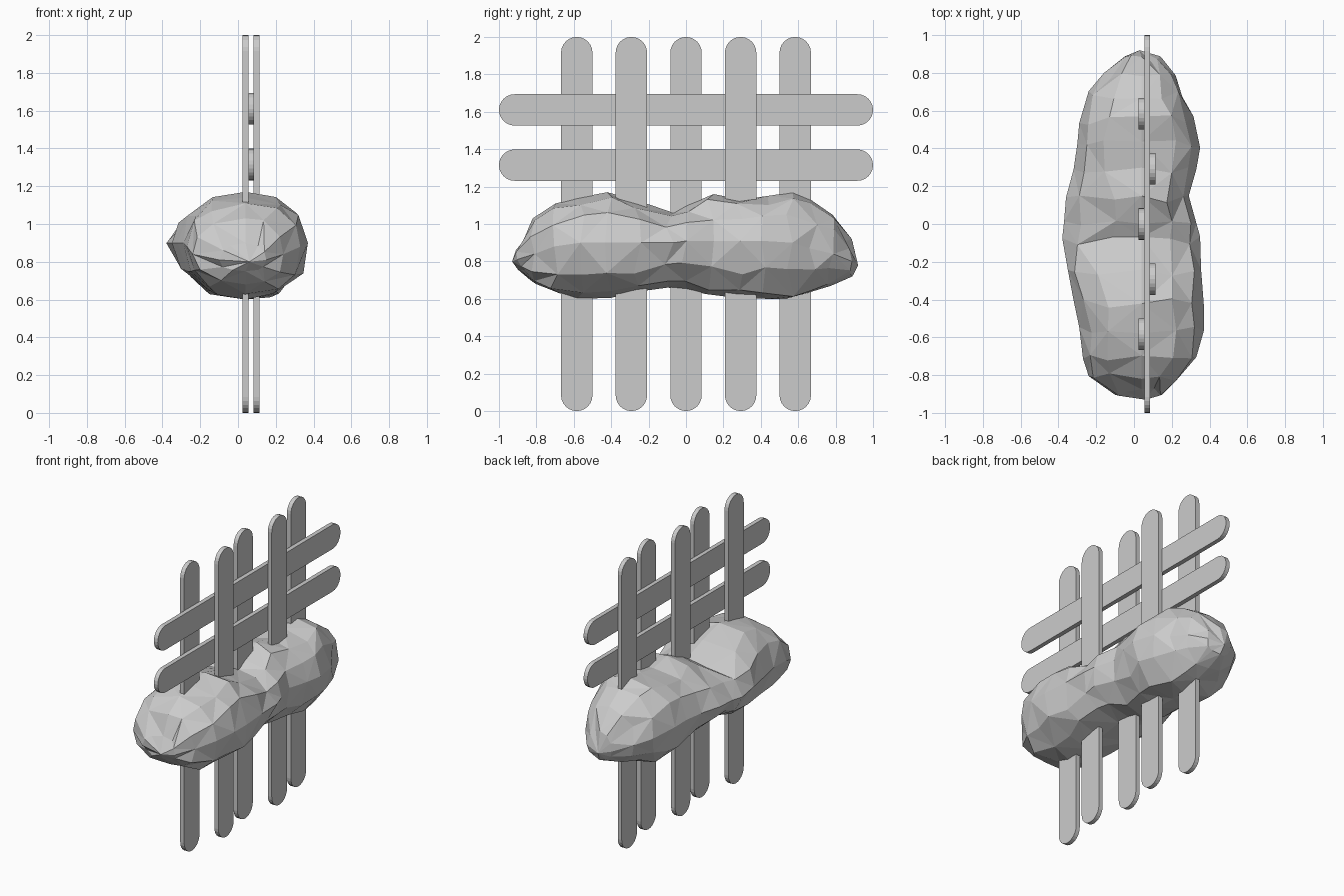
import bpy, bmesh, math, random
from mathutils import Vector

if "Cube" in bpy.data.objects:
    bpy.data.objects.remove(bpy.data.objects["Cube"])

random.seed(4)
WIDTH, THICK, LENGTH = 0.168, 0.03, 2.0


def finish(name, bm):
    bmesh.ops.recalc_face_normals(bm, faces=bm.faces[:])
    mesh = bpy.data.meshes.new(name)
    bm.to_mesh(mesh)
    bm.free()
    obj = bpy.data.objects.new(name, mesh)
    bpy.context.collection.objects.link(obj)
    return obj


# Flat stick with round ends, extruded along x
def stick(name, x, y, z, vertical):
    r, half = WIDTH / 2, LENGTH / 2
    outline = []
    for end in (1, -1):
        for i in range(13):
            a = math.pi * i / 12
            outline.append((end * r * math.cos(a), end * (half - r + r * math.sin(a))))
    bm = bmesh.new()
    verts = []
    for u, v in outline:
        dy, dz = (u, v) if vertical else (v, u)
        verts.append(bm.verts.new((x - THICK / 2, y + dy, z + dz)))
    face = bm.faces.new(verts)
    ext = bmesh.ops.extrude_face_region(bm, geom=[face])
    moved = [g for g in ext["geom"] if isinstance(g, bmesh.types.BMVert)]
    bmesh.ops.translate(bm, verts=moved, vec=(THICK, 0, 0))
    return finish(name, bm)


# Woven lattice: uprights alternate either side of the rails
for i in range(5):
    stick(f"upright_stick_{i + 1}", 0.04 if i % 2 == 0 else 0.098, (i - 2) * 0.292, 1.0, True)
for i, z in enumerate((1.315, 1.61)):
    stick(f"rail_stick_{i + 1}", 0.07, 0, z, False)

# Faceted boulder: y, left x, right x, bottom z, top z, height of widest point
SECTIONS = [
    (-0.89, -0.10, 0.15, 0.75, 0.90, 0.81),
    (-0.81, -0.24, 0.24, 0.68, 1.03, 0.84),
    (-0.70, -0.27, 0.33, 0.63, 1.11, 0.88),
    (-0.56, -0.29, 0.37, 0.60, 1.14, 0.90),
    (-0.42, -0.32, 0.37, 0.605, 1.17, 0.90),
    (-0.26, -0.35, 0.355, 0.635, 1.12, 0.90),
    (-0.09, -0.38, 0.35, 0.66, 1.06, 0.90),
    (0.00, -0.37, 0.33, 0.65, 1.10, 0.91),
    (0.13, -0.36, 0.29, 0.625, 1.16, 0.91),
    (0.28, -0.32, 0.33, 0.605, 1.13, 0.91),
    (0.42, -0.30, 0.35, 0.60, 1.15, 0.91),
    (0.55, -0.29, 0.315, 0.60, 1.17, 0.90),
    (0.68, -0.24, 0.26, 0.635, 1.13, 0.87),
    (0.78, -0.16, 0.22, 0.67, 1.05, 0.84),
    (0.87, -0.05, 0.14, 0.72, 0.92, 0.80),
]
SIDES = 12
bm = bmesh.new()
rings = []
for y, xl, xr, zb, zt, zw in SECTIONS:
    ring = []
    waist = math.exp(-((y - 0.03) / 0.25) ** 2)      # pinched middle
    for k in range(SIDES):
        a = 2 * math.pi * k / SIDES
        scale = 1.0
        if k % 3:
            a += random.uniform(-0.1, 0.1)
            scale = random.uniform(0.96, 1.05)
        c, s = math.cos(a), math.sin(a)
        power = 0.9 + (0.4 if c < 0 else 0.1) * waist
        px = math.copysign(abs(c) ** power, c) * (xr - 0.04 if c > 0 else 0.04 - xl)
        pz = math.copysign(abs(s) ** power, s) * (zt - zw if s > 0 else zw - zb)
        ring.append(bm.verts.new((0.04 + px * scale, y + random.uniform(-0.025, 0.025), zw + pz * scale)))
    rings.append(ring)

# Skin between rings with alternating diagonals
for j in range(len(rings) - 1):
    for k in range(SIDES):
        n = (k + 1) % SIDES
        a, b, c, d = rings[j][k], rings[j][n], rings[j + 1][n], rings[j + 1][k]
        tris = ((a, b, c), (a, c, d)) if (j + k) % 2 else ((a, b, d), (b, c, d))
        for t in tris:
            bm.faces.new(t)

# Pointed ends
for ring, tip in ((rings[0], (0.06, -0.93, 0.80)), (rings[-1], (0.03, 0.92, 0.78))):
    v = bm.verts.new(tip)
    for k in range(SIDES):
        bm.faces.new((v, ring[k], ring[(k + 1) % SIDES]))
finish("boulder", bm)
